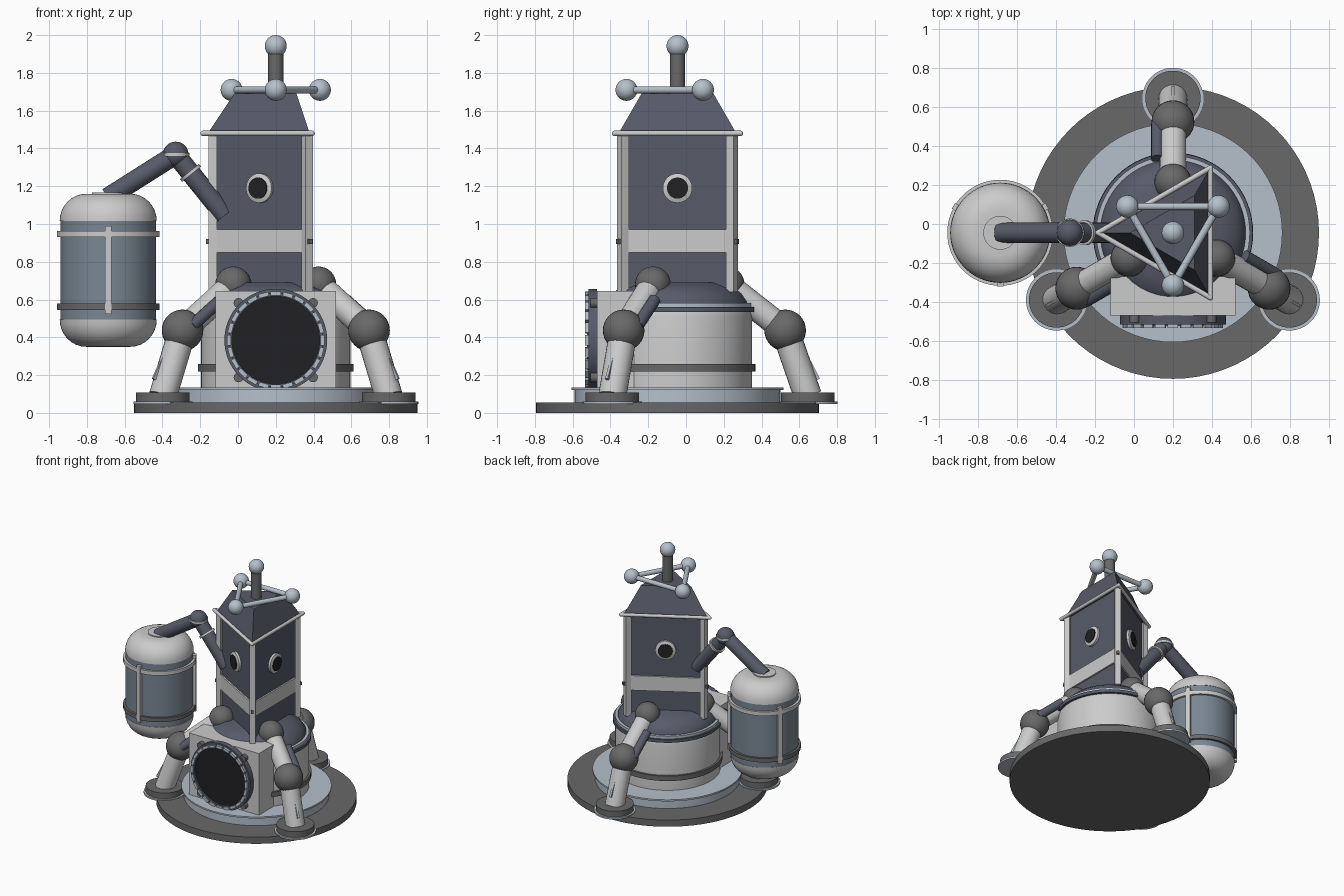
import bpy, bmesh, math
from mathutils import Vector, Matrix

if "Cube" in bpy.data.objects:
    bpy.data.objects.remove(bpy.data.objects["Cube"])

C = Vector((0.2, -0.045, 0))          # main axis of the machine
TANK = Vector((-0.687, -0.045, 0))    # axis of the side tank

def material(name, r, g, b):
    m = bpy.data.materials.new(name)
    m.diffuse_color = (r, g, b, 1)
    m.use_nodes = True
    m.node_tree.nodes["Principled BSDF"].inputs["Base Color"].default_value = m.diffuse_color
    return m

LIGHT = material("light_grey", 0.58, 0.58, 0.58)
DARK = material("dark_grey", 0.14, 0.14, 0.14)
NAVY = material("slate", 0.095, 0.105, 0.14)
BLUE = material("blue_grey", 0.19, 0.24, 0.29)
PALE = material("pale_blue", 0.46, 0.53, 0.60)
BLACK = material("black", 0.015, 0.015, 0.017)

def finish(name, bm, mat, matrix):
    bmesh.ops.remove_doubles(bm, verts=bm.verts, dist=1e-5)
    bmesh.ops.recalc_face_normals(bm, faces=bm.faces)
    me = bpy.data.meshes.new(name)
    bm.to_mesh(me)
    bm.free()
    ob = bpy.data.objects.new(name, me)
    ob.matrix_world = matrix
    me.materials.append(mat)
    bpy.context.collection.objects.link(ob)
    bpy.ops.object.select_all(action='DESELECT')
    ob.select_set(True)
    bpy.context.view_layer.objects.active = ob
    bpy.ops.object.shade_smooth_by_angle(angle=math.radians(35))
    return ob

def lathe(name, prof, loc, mat, axis=(0, 0, 1), n=48, phase=0.0, ring=False):
    """Revolve (radius, height) points; ring closes the profile on itself."""
    pts = list(prof) if ring else [(0, prof[0][1])] + list(prof) + [(0, prof[-1][1])]
    if ring:
        pts.append(pts[0])
    bm = bmesh.new()
    rows = []
    for r, z in pts:
        rows.append([bm.verts.new((r * math.cos(phase + 2 * math.pi * i / n),
                                   r * math.sin(phase + 2 * math.pi * i / n), z)) for i in range(n)])
    for a, b in zip(rows, rows[1:]):
        for i in range(n):
            j = (i + 1) % n
            bm.faces.new((a[i], a[j], b[j], b[i]))
    bmesh.ops.dissolve_degenerate(bm, dist=1e-6, edges=bm.edges)
    ax = Vector(axis)
    rot = Matrix() if ax.x == 0 and ax.y == 0 else ax.to_track_quat('Z', 'Y').to_matrix().to_4x4()
    return finish(name, bm, mat, Matrix.Translation(loc) @ rot)

def rod(name, a, b, r, mat, n=24):
    a, b = Vector(a), Vector(b)
    return lathe(name, [(r, 0), (r, (b - a).length)], a, mat, b - a, n)

def disc(name, r, z0, z1, loc, mat, **k):
    return lathe(name, [(r, z0), (r, z1)], loc, mat, **k)

def ball(name, loc, r, mat):
    bm = bmesh.new()
    bmesh.ops.create_uvsphere(bm, u_segments=32, v_segments=16, radius=r)
    return finish(name, bm, mat, Matrix.Translation(loc))

def box(name, loc, size, mat, rot=Matrix()):
    bm = bmesh.new()
    bmesh.ops.create_cube(bm, size=1)
    bmesh.ops.scale(bm, vec=size, verts=bm.verts)
    return finish(name, bm, mat, Matrix.Translation(loc) @ rot)

def polar(deg, d, z, side=0.0, c=C):
    a = math.radians(deg)
    return c + Vector((math.cos(a) * d - math.sin(a) * side, math.sin(a) * d + math.cos(a) * side, z))

def spin(deg):
    return Matrix.Rotation(math.radians(deg), 4, 'Z')

# base plates
disc("base_plate", 0.75, 0, 0.055, C, DARK, n=72)
lathe("base_step", [(0.545, 0.055), (0.545, 0.122), (0.562, 0.122), (0.562, 0.135)], C, PALE, n=72)

# drum body and shoulder
lathe("drum", [(0.395, 0.13), (0.395, 0.51), (0.39, 0.535), (0.375, 0.57)], C, LIGHT, n=64)
lathe("drum_lower_band", [(0.39, 0.22), (0.412, 0.22), (0.412, 0.26), (0.39, 0.26)], C, DARK, n=64, ring=True)
lathe("drum_upper_band", [(0.37, 0.535), (0.41, 0.535), (0.41, 0.56), (0.37, 0.56)], C, NAVY, n=64, ring=True)
lathe("drum_rim", [(0.36, 0.56), (0.395, 0.56), (0.395, 0.582), (0.36, 0.582)], C, PALE, n=64, ring=True)
lathe("shoulder", [(0.375, 0.57), (0.372, 0.59), (0.345, 0.63), (0.315, 0.655), (0.25, 0.69)], C, NAVY, n=64)

# triangular tower
T = dict(n=3, phase=math.pi)
disc("tower", 0.325, 0.64, 1.48, C, NAVY, **T)
disc("tower_band", 0.35, 0.85, 0.97, C, LIGHT, **T)
lathe("roof", [(0.36, 1.48), (0.22, 1.69)], C, NAVY, **T)
corners = [180, 300, 60]
for i, a in enumerate(corners):
    box(f"tower_post_{i}", polar(a, 0.333, 1.06), (0.045, 0.045, 0.84), LIGHT, spin(a))
    box(f"post_knob_{i}", polar(a, 0.355, 0.907), (0.03, 0.02, 0.025), DARK, spin(a))
    rod(f"eave_rod_{i}", polar(a, 0.385, 1.48), polar(a + 120, 0.385, 1.48), 0.014, LIGHT, 12)
    ball(f"eave_joint_{i}", polar(a, 0.385, 1.48), 0.014, LIGHT)
    # round window on each face
    f = a + 60
    nrm = polar(f, 1, 0) - C
    lathe(f"window_frame_{i}", [(0.055, 0), (0.078, 0), (0.078, 0.022), (0.055, 0.03)],
          polar(f, 0.158, 1.19), LIGHT, nrm, 32, ring=True)
    disc(f"window_glass_{i}", 0.056, 0, 0.035, polar(f, 0.158, 1.19), BLACK, axis=nrm, n=32)

# antenna with triangular ball frame
rod("mast", C + Vector((0, 0, 1.68)), C + Vector((0, 0, 1.93)), 0.04, DARK)
ball("mast_ball", C + Vector((0, 0, 1.942)), 0.058, PALE)
for i, a in enumerate((30, 150, 270)):
    ball(f"frame_ball_{i}", polar(a, 0.27, 1.71), 0.058, PALE)
    rod(f"frame_rod_{i}", polar(a, 0.27, 1.71), polar(a + 120, 0.27, 1.71), 0.019, PALE, 16)

# front housing with round port
box("port_housing", (0.2, -0.37, 0.387), (0.64, 0.20, 0.515), LIGHT)
PORT = Vector((0.2, -0.47, 0.385))
FRONT = (0, -1, 0)
lathe("port_flange", [(0.232, 0), (0.272, 0), (0.272, 0.045), (0.232, 0.045)], PORT, NAVY, FRONT, 64, ring=True)
lathe("port_ring", [(0.232, 0.04), (0.25, 0.04), (0.25, 0.055), (0.232, 0.055)], PORT, NAVY, FRONT, 64, ring=True)
disc("port_disc", 0.234, 0, 0.04, PORT, BLACK, axis=FRONT, n=64)
for i in range(24):
    a = math.radians(15 * i)
    box(f"port_segment_{i}", PORT + Vector((0.247 * math.cos(a), -0.053, 0.247 * math.sin(a))),
        (0.022, 0.024, 0.054), PALE, Matrix.Rotation(-a, 4, 'Y'))
for sx in (-1, 1):
    for sz in (-1, 1):
        disc("port_bolt", 0.026, 0, 0.035, PORT + Vector((0.197 * sx, 0, 0.197 * sz)), DARK, axis=FRONT, n=16)

# three legs
for i, a in enumerate((90, 210, 330)):
    hip, knee, ankle = polar(a, 0.26, 0.68), polar(a, 0.57, 0.437), polar(a, 0.69, 0.09)
    ball(f"leg_hip_{i}", hip, 0.095, DARK)
    ball(f"leg_knee_{i}", knee, 0.11, DARK)
    rod(f"leg_upper_{i}", hip, knee, 0.068, LIGHT)
    rod(f"leg_lower_{i}", knee, ankle, 0.074, LIGHT)
    rod(f"leg_piston_{i}", polar(a, 0.38, 0.60, 0.08), polar(a, 0.56, 0.46, 0.08), 0.032, NAVY, 16)
    box(f"leg_fin_{i}", polar(a, 0.687, 0.288), (0.022, 0.016, 0.25), PALE,
        spin(a) @ Matrix.Rotation(-0.47, 4, 'Y'))
    foot = polar(a, 0.69, 0)
    disc(f"foot_sole_{i}", 0.157, 0.046, 0.06, foot, PALE)
    disc(f"foot_pad_{i}", 0.142, 0.06, 0.108, foot, DARK)

# side tank with rounded caps
def cap(z, s):
    pts = [(0.257, z)]
    for k in range(1, 9):
        t = math.pi / 2 * k / 8
        pts.append((0.117 + 0.14 * math.cos(t), z + s * 0.145 * math.sin(t)))
    return pts

disc("tank_body", 0.254, 0.48, 1.03, TANK, BLUE, n=64)
lathe("tank_top", cap(1.015, 1), TANK, LIGHT, n=64)
lathe("tank_bottom", cap(0.495, -1), TANK, LIGHT, n=64)
disc("tank_collar", 0.087, 1.15, 1.168, TANK, LIGHT, n=32)
for nm, z, m in (("upper", 0.93, LIGHT), ("lower", 0.545, DARK)):
    lathe(f"tank_ring_{nm}", [(0.25, z), (0.272, z), (0.272, z + 0.033), (0.25, z + 0.033)],
          TANK, m, n=64, ring=True)
for i, a in enumerate((270, 30, 150)):
    box(f"tank_bar_{i}", polar(a, 0.262, 0.757, c=TANK), (0.03, 0.034, 0.465), LIGHT, spin(a))

# bent pipe between tank and tower
elbow = Vector((-0.33, -0.045, 1.368))
start, end = Vector((-0.69, -0.045, 1.14)), Vector((-0.07, -0.045, 1.045))
rod("pipe_outer", start, elbow, 0.052, NAVY)
rod("pipe_inner", elbow, end, 0.052, NAVY)
ball("pipe_elbow", elbow, 0.068, NAVY)
disc("pipe_elbow_ring", 0.073, -0.008, 0.008, elbow, LIGHT, n=32)
d = (end - elbow).normalized()
disc("pipe_ring", 0.064, -0.009, 0.009, elbow + d * 0.125, LIGHT, axis=d, n=32)
